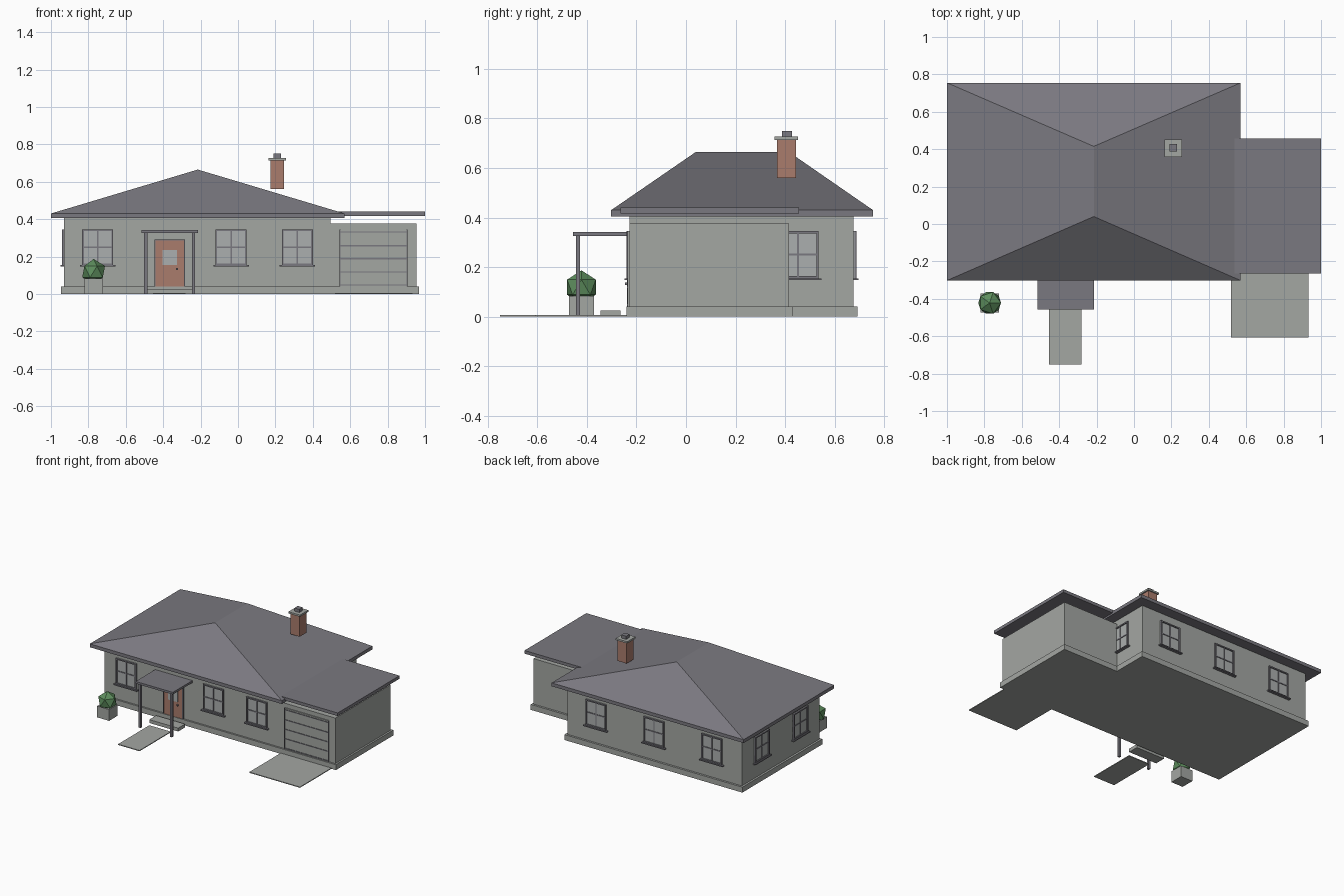
import bpy, bmesh, math
from mathutils import Matrix

if "Cube" in bpy.data.objects:
    bpy.data.objects.remove(bpy.data.objects["Cube"])


def material(name, rgb):
    m = bpy.data.materials.new(name)
    m.diffuse_color = (*rgb, 1)
    m.use_nodes = True
    m.node_tree.nodes["Principled BSDF"].inputs["Base Color"].default_value = m.diffuse_color
    return m


WALL = material("pale_grey_wall", (0.37, 0.385, 0.365))
ROOF = material("slate_grey", (0.195, 0.19, 0.215))
BRICK = material("terracotta", (0.40, 0.20, 0.15))
GLASS = material("window_glass", (0.41, 0.43, 0.425))
LEAF = material("leaf_green", (0.11, 0.27, 0.11))
IDENT = Matrix.Identity(4)


def finish(name, bm, mat):
    bmesh.ops.recalc_face_normals(bm, faces=bm.faces)
    me = bpy.data.meshes.new(name)
    bm.to_mesh(me)
    bm.free()
    me.materials.append(mat)
    ob = bpy.data.objects.new(name, me)
    bpy.context.collection.objects.link(ob)
    return ob


def box(name, x, y, z, mat, place=IDENT):
    """Box from (min, max) pairs, optionally placed by a matrix."""
    bm = bmesh.new()
    size = Matrix.Diagonal((x[1] - x[0], y[1] - y[0], z[1] - z[0], 1))
    mid = Matrix.Translation(((x[0] + x[1]) / 2, (y[0] + y[1]) / 2, (z[0] + z[1]) / 2))
    bmesh.ops.create_cube(bm, size=1, matrix=place @ mid @ size)
    return finish(name, bm, mat)


# Walls and plinths of the house and the garage
X0, X1, Y0, Y1, GX, GY = -0.93, 0.495, -0.228, 0.677, 0.955, 0.415
box("house_walls", (X0, X1), (Y0, Y1), (0.04, 0.405), WALL)
box("garage_walls", (X1, GX), (Y0, GY), (0.04, 0.376), WALL)
box("house_plinth", (X0 - 0.015, X1 + 0.015), (Y0 - 0.013, Y1 + 0.015), (0, 0.04), WALL)
box("garage_plinth", (X1 + 0.015, GX + 0.013), (Y0 - 0.013, GY + 0.015), (0, 0.04), WALL)

# Hip roof: eaves slab whose top is drawn up to a ridge
bm = bmesh.new()
rx, ry = (-1.0, 0.57), (-0.302, 0.755)
rect = [(rx[0], ry[0]), (rx[1], ry[0]), (rx[1], ry[1]), (rx[0], ry[1])]
low = [bm.verts.new((x, y, 0.405)) for x, y in rect]
top = [bm.verts.new((x, y, 0.43)) for x, y in rect]
front, back = (bm.verts.new((-0.215, y, 0.665)) for y in (0.04, 0.415))
bm.faces.new(low)
for i in range(4):
    j = (i + 1) % 4
    bm.faces.new((low[i], low[j], top[j], top[i]))
bm.faces.new((top[0], top[1], front))
bm.faces.new((top[1], top[2], back, front))
bm.faces.new((top[2], top[3], back))
bm.faces.new((top[3], top[0], front, back))
finish("hip_roof", bm, ROOF)
box("garage_roof", (0.53, 1.0), (-0.265, 0.457), (0.417, 0.44), ROOF)

# Chimney
box("chimney_stack", (0.173, 0.247), (0.367, 0.445), (0.56, 0.716), BRICK)
box("chimney_cap", (0.163, 0.257), (0.357, 0.453), (0.714, 0.727), WALL)
box("chimney_pot", (0.19, 0.23), (0.387, 0.427), (0.727, 0.75), ROOF)


def window(name, x, y, angle):
    """Window in local space facing -y, turned to face outwards."""
    p = Matrix.Translation((x, y, 0)) @ Matrix.Rotation(math.radians(angle), 4, "Z")
    w, z0, z1, f = 0.083, 0.155, 0.345, 0.009
    zm = (z0 + z1) / 2
    box(name + "_glass", (-w, w), (-0.004, 0.001), (z0, z1), GLASS, p)
    for side, u in (("left", -w), ("right", w - f)):
        box(f"{name}_{side}_jamb", (u, u + f), (-0.012, 0), (z0, z1), ROOF, p)
    for part, z in (("bottom", z0), ("top", z1 - f)):
        box(f"{name}_{part}_rail", (-w + f, w - f), (-0.012, 0), (z, z + f), ROOF, p)
    box(name + "_upright_bar", (-0.004, 0.004), (-0.009, 0), (z0 + f, z1 - f), ROOF, p)
    box(name + "_cross_bar", (-w + f, w - f), (-0.008, 0), (zm - 0.004, zm + 0.004), ROOF, p)
    box(name + "_sill", (-w - 0.012, w + 0.012), (-0.02, 0), (z0 - 0.008, z0), ROOF, p)


for i, x in enumerate((-0.75, -0.037, 0.317)):
    window(f"front_window_{i + 1}", x, Y0, 0)
for i, x in enumerate((-0.69, -0.217, 0.257)):
    window(f"back_window_{i + 1}", x, Y1, 180)
for i, y in enumerate((0.0, 0.45)):
    window(f"left_window_{i + 1}", X0, y, -90)
window("right_window", X1, 0.452, 90)

# Front door with pane, trim and knob
box("front_door", (-0.44, -0.29), (Y0 - 0.009, Y0), (0.04, 0.285), BRICK)
box("door_pane", (-0.403, -0.325), (Y0 - 0.012, Y0), (0.155, 0.235), GLASS)
box("door_knob", (-0.331, -0.321), (Y0 - 0.018, Y0), (0.128, 0.138), ROOF)
for side, x in (("left", -0.447), ("right", -0.29)):
    box(f"door_{side}_trim", (x, x + 0.007), (Y0 - 0.011, Y0), (0.04, 0.285), ROOF)
box("door_top_trim", (-0.447, -0.283), (Y0 - 0.011, Y0), (0.285, 0.292), ROOF)

# Porch
box("porch_roof", (-0.517, -0.213), (-0.457, Y0), (0.325, 0.341), ROOF)
for side, x in (("left", -0.502), ("right", -0.246)):
    box(f"porch_{side}_post", (x, x + 0.017), (-0.445, -0.428), (0, 0.325), ROOF)
box("front_step", (-0.483, -0.247), (-0.345, -0.265), (0, 0.025), WALL)

# Garage door with seams and edge trim
box("garage_door", (0.543, 0.905), (Y0 - 0.007, Y0), (0.04, 0.345), WALL)
for i, z in enumerate((0.048, 0.118, 0.188, 0.258, 0.332)):
    box(f"garage_door_seam_{i + 1}", (0.546, 0.902), (Y0 - 0.011, Y0), (z - 0.003, z + 0.003), ROOF)
for side, x in (("left", 0.543), ("right", 0.901)):
    box(f"garage_door_{side}_trim", (x, x + 0.004), (Y0 - 0.009, Y0), (0.04, 0.345), ROOF)

# Path and driveway
box("garden_path", (-0.455, -0.28), (-0.75, -0.385), (0, 0.006), WALL)
box("driveway", (0.518, 0.932), (-0.608, -0.241), (0, 0.006), WALL)

# Planter with a faceted bush
box("planter", (-0.821, -0.723), (-0.472, -0.372), (0, 0.083), WALL)
bm = bmesh.new()
bmesh.ops.create_icosphere(bm, subdivisions=1, radius=0.068,
                           matrix=Matrix.Translation((-0.772, -0.422, 0.119)))
finish("bush", bm, LEAF)
